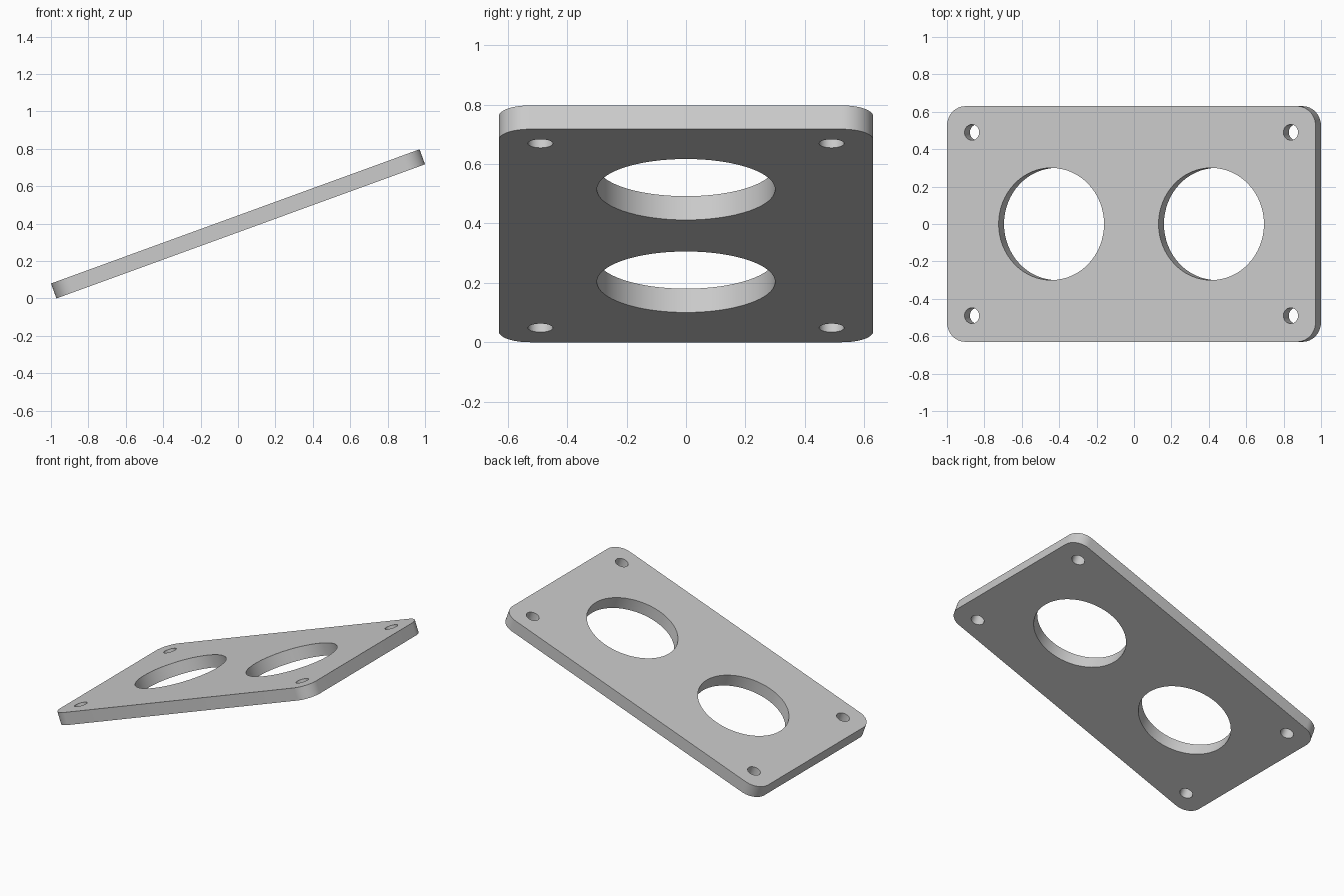
import bpy, bmesh
from math import pi, cos, sin, radians
from mathutils import Matrix, Vector

if "Cube" in bpy.data.objects:
    bpy.data.objects.remove(bpy.data.objects["Cube"])

LENGTH, WIDTH, THICK = 2.097, 1.26, 0.085
CORNER, TILT = 0.105, radians(20)

grey = bpy.data.materials.new("plain grey")
grey.use_nodes = True
color = (0.6, 0.6, 0.6, 1)
grey.diffuse_color = color
grey.node_tree.nodes["Principled BSDF"].inputs["Base Color"].default_value = color


def arc(cx, cy, r, start, sweep, n):
    return [(cx + r * cos(start + sweep * i / n), cy + r * sin(start + sweep * i / n))
            for i in range(n + 1)]


def add_loop(bm, points):
    verts = [bm.verts.new((x, y, -THICK / 2)) for x, y in points]
    for a, b in zip(verts, verts[1:] + verts[:1]):
        bm.edges.new((a, b))


bm = bmesh.new()

# Rounded outline
hx, hy = LENGTH / 2 - CORNER, WIDTH / 2 - CORNER
outline = []
for i, (sx, sy) in enumerate([(1, 1), (-1, 1), (-1, -1), (1, -1)]):
    outline += arc(sx * hx, sy * hy, CORNER, i * pi / 2, pi / 2, 12)
add_loop(bm, outline)

# Two large openings and four corner bolt holes
for sx in (-1, 1):
    add_loop(bm, arc(sx * 0.455, 0, 0.3, 0, 2 * pi, 64)[:-1])
    for sy in (-1, 1):
        add_loop(bm, arc(sx * 0.907, sy * 0.49, 0.042, 0, 2 * pi, 32)[:-1])

# Fill the face around the holes and give it thickness
bmesh.ops.triangle_fill(bm, use_beauty=True, edges=bm.edges[:], normal=Vector((0, 0, 1)))
result = bmesh.ops.extrude_face_region(bm, geom=bm.faces[:], use_keep_orig=True)
top = [g for g in result["geom"] if isinstance(g, bmesh.types.BMVert)]
bmesh.ops.translate(bm, verts=top, vec=(0, 0, THICK))
bmesh.ops.recalc_face_normals(bm, faces=bm.faces[:])

# Tilt the plate so its left end rises, resting on its low edge
bmesh.ops.transform(bm, matrix=Matrix.Rotation(-TILT, 4, 'Y'), verts=bm.verts[:])
low = min(v.co.z for v in bm.verts)
bmesh.ops.translate(bm, verts=bm.verts[:], vec=(0, 0, -low))

mesh = bpy.data.meshes.new("mounting_plate")
bm.to_mesh(mesh)
bm.free()
mesh.materials.append(grey)
plate = bpy.data.objects.new("mounting_plate", mesh)
bpy.context.collection.objects.link(plate)

bpy.ops.object.select_all(action='DESELECT')
plate.select_set(True)
bpy.context.view_layer.objects.active = plate
bpy.ops.object.shade_smooth_by_angle(angle=radians(30))
